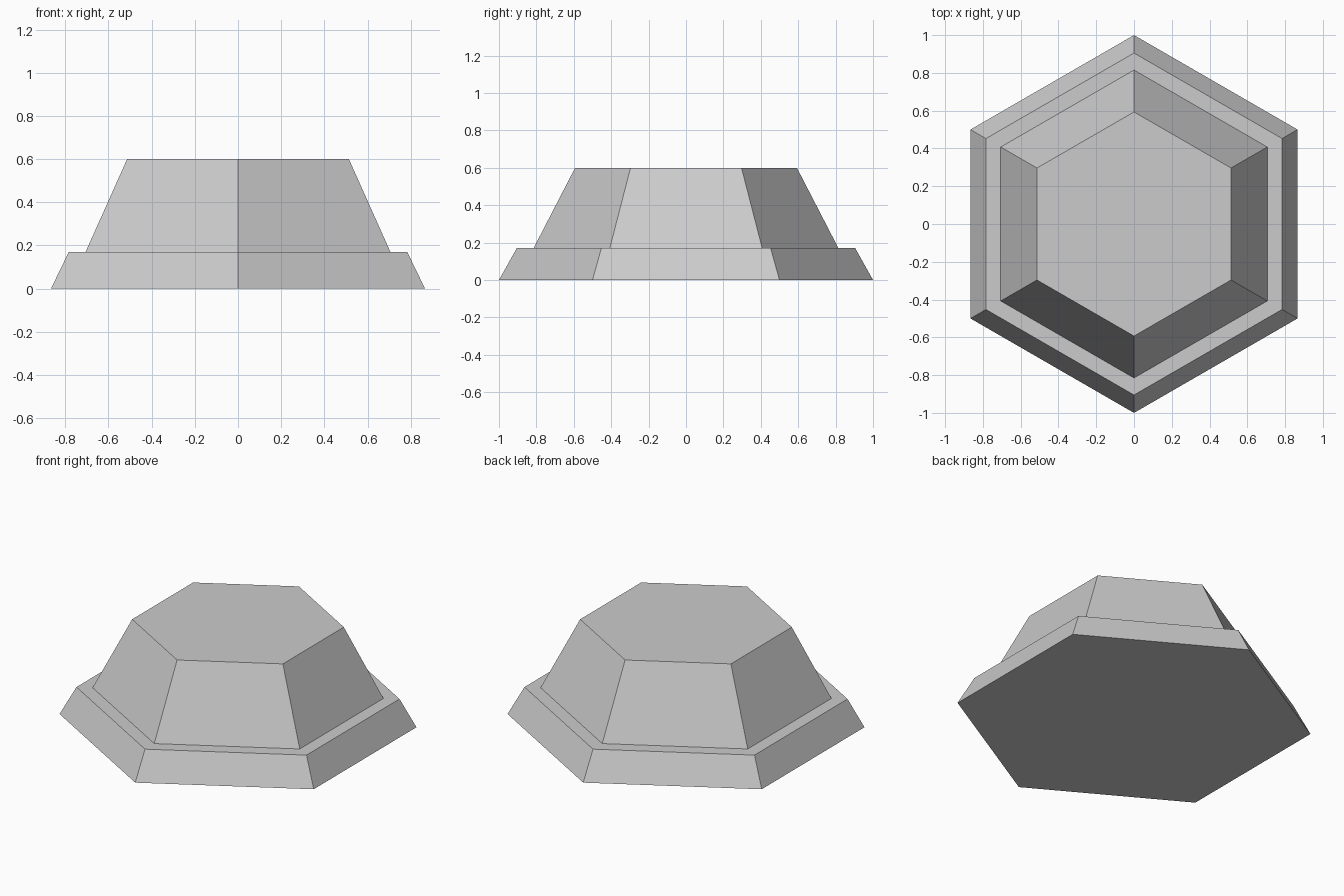
import bpy
import bmesh
from math import sin, cos, tau

cube = bpy.data.objects.get("Cube")
if cube:
    bpy.data.objects.remove(cube, do_unlink=True)

SIDES = 6
# Stepped outline as (corner radius, height), from the floor to the flat top
PROFILE = [(1.0, 0.0), (0.905, 0.17), (0.815, 0.17), (0.593, 0.6)]


def make_material(name, color):
    mat = bpy.data.materials.new(name)
    mat.use_nodes = True
    mat.diffuse_color = color
    mat.node_tree.nodes["Principled BSDF"].inputs["Base Color"].default_value = color
    return mat


def add_ring(bm, radius, z):
    # Corners point along the y axis
    angles = [tau * i / SIDES for i in range(SIDES)]
    return [bm.verts.new((-radius * sin(a), radius * cos(a), z)) for a in angles]


def loft(name, profile, mat):
    bm = bmesh.new()
    rings = [add_ring(bm, r, z) for r, z in profile]
    for low, high in zip(rings, rings[1:]):
        for i in range(SIDES):
            j = (i + 1) % SIDES
            bm.faces.new((low[i], low[j], high[j], high[i]))
    bm.faces.new(reversed(rings[0]))
    bm.faces.new(rings[-1])
    bmesh.ops.recalc_face_normals(bm, faces=bm.faces)
    mesh = bpy.data.meshes.new(name)
    bm.to_mesh(mesh)
    bm.free()
    mesh.materials.append(mat)
    obj = bpy.data.objects.new(name, mesh)
    bpy.context.collection.objects.link(obj)
    return obj


# Hexagonal pedestal: sloped skirt, narrow ledge and tapered upper block
loft("hexagonal_pedestal", PROFILE, make_material("light grey", (0.6, 0.6, 0.6, 1.0)))
